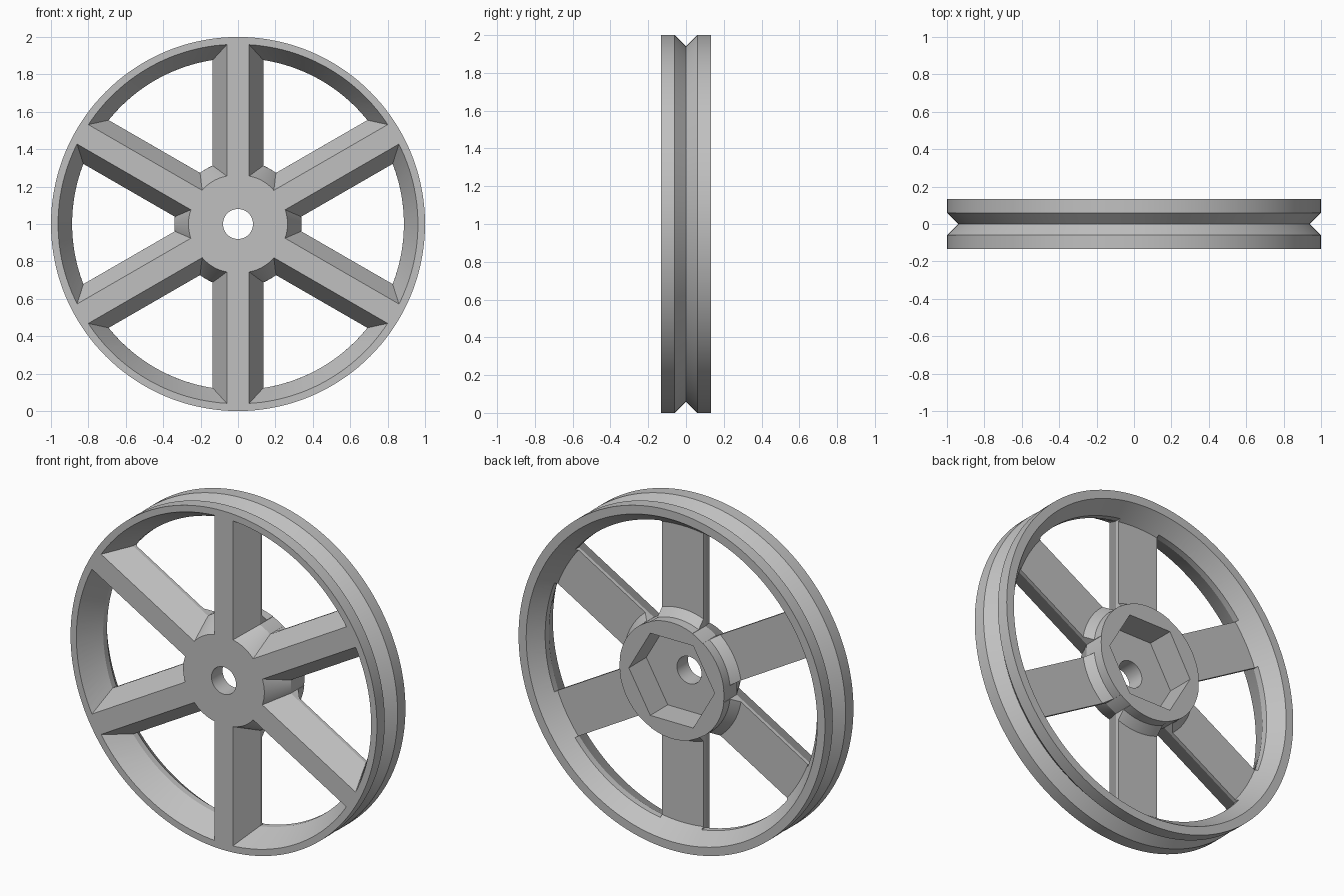
import bpy
import bmesh
from math import asin, cos, sin, pi, radians

cube = bpy.data.objects.get("Cube")
if cube:
    bpy.data.objects.remove(cube)

HALF = 0.133        # half the wheel thickness
SEGMENTS = 144
AXLE_HEIGHT = 1.0


def polar(r, angle, y):
    return (r * cos(angle), y, AXLE_HEIGHT + r * sin(angle))


def bridge(bm, a, b):
    """Join two closed vertex rings with quads."""
    for i in range(len(a)):
        j = (i + 1) % len(a)
        bm.faces.new((a[i], a[j], b[j], b[i]))


def loft(bm, layers):
    """Capped solid through a stack of matching outlines."""
    rings = [[bm.verts.new(p) for p in layer] for layer in layers]
    for a, b in zip(rings, rings[1:]):
        bridge(bm, a, b)
    bm.faces.new(rings[0])
    bm.faces.new(rings[-1])


def finish(bm, name):
    bmesh.ops.recalc_face_normals(bm, faces=bm.faces)
    mesh = bpy.data.meshes.new(name)
    bm.to_mesh(mesh)
    bm.free()
    obj = bpy.data.objects.new(name, mesh)
    bpy.context.collection.objects.link(obj)
    return obj


# Wheel body: lathed section with grooved rim, recessed back web and hub
profile = [(0.08, -HALF), (1, -HALF), (1, -0.06), (0.94, 0), (1, 0.06),
           (1, HALF), (0.95, HALF), (0.875, 0.03), (0.385, 0.03),
           (0.342, 0.075), (0.342, HALF), (0.08, HALF)]
bm = bmesh.new()
rings = [[bm.verts.new(polar(r, 2 * pi * i / SEGMENTS, y)) for r, y in profile]
         for i in range(SEGMENTS)]
for i in range(SEGMENTS):
    bridge(bm, rings[i], rings[(i + 1) % SEGMENTS])
wheel = finish(bm, "spoked_wheel")


# Cutters: six drafted windows between the spokes
def window_outline(middle, inset, y, steps=24):
    points = []
    for r, direction in ((0.265 + inset, 1), (0.962 - inset, -1)):
        spread = radians(30) - asin((0.06 + inset) / r)
        for i in range(steps + 1):
            t = direction * (2 * i / steps - 1)
            points.append(polar(r, middle + t * spread, y))
    return points


DRAFT_END = 0.01
DRAFT = 0.075
slope = DRAFT / (DRAFT_END + HALF)
bm = bmesh.new()
for k in range(6):
    middle = k * pi / 3
    loft(bm, [window_outline(middle, -0.05 * slope, -HALF - 0.05),
              window_outline(middle, DRAFT, DRAFT_END),
              window_outline(middle, DRAFT + 0.0005, 0.2)])

# Cutter: hexagonal socket in the back of the hub
loft(bm, [[polar(0.28, k * pi / 3, y) for k in range(6)] for y in (-0.03, 0.2)])
cutter = finish(bm, "opening_cutter")
cutter.hide_render = True

cut = wheel.modifiers.new("openings", 'BOOLEAN')
cut.operation = 'DIFFERENCE'
cut.solver = 'EXACT'
cut.object = cutter

bpy.ops.object.select_all(action='DESELECT')
wheel.select_set(True)
bpy.context.view_layer.objects.active = wheel
bpy.ops.object.modifier_apply(modifier=cut.name)
bpy.data.objects.remove(cutter)

# Plain grey finish
grey = bpy.data.materials.new("plain_grey")
grey.use_nodes = True
colour = (0.53, 0.53, 0.53, 1)
grey.diffuse_color = colour
grey.node_tree.nodes["Principled BSDF"].inputs["Base Color"].default_value = colour
wheel.data.materials.clear()
wheel.data.materials.append(grey)
bpy.ops.object.shade_smooth_by_angle(angle=radians(20))
